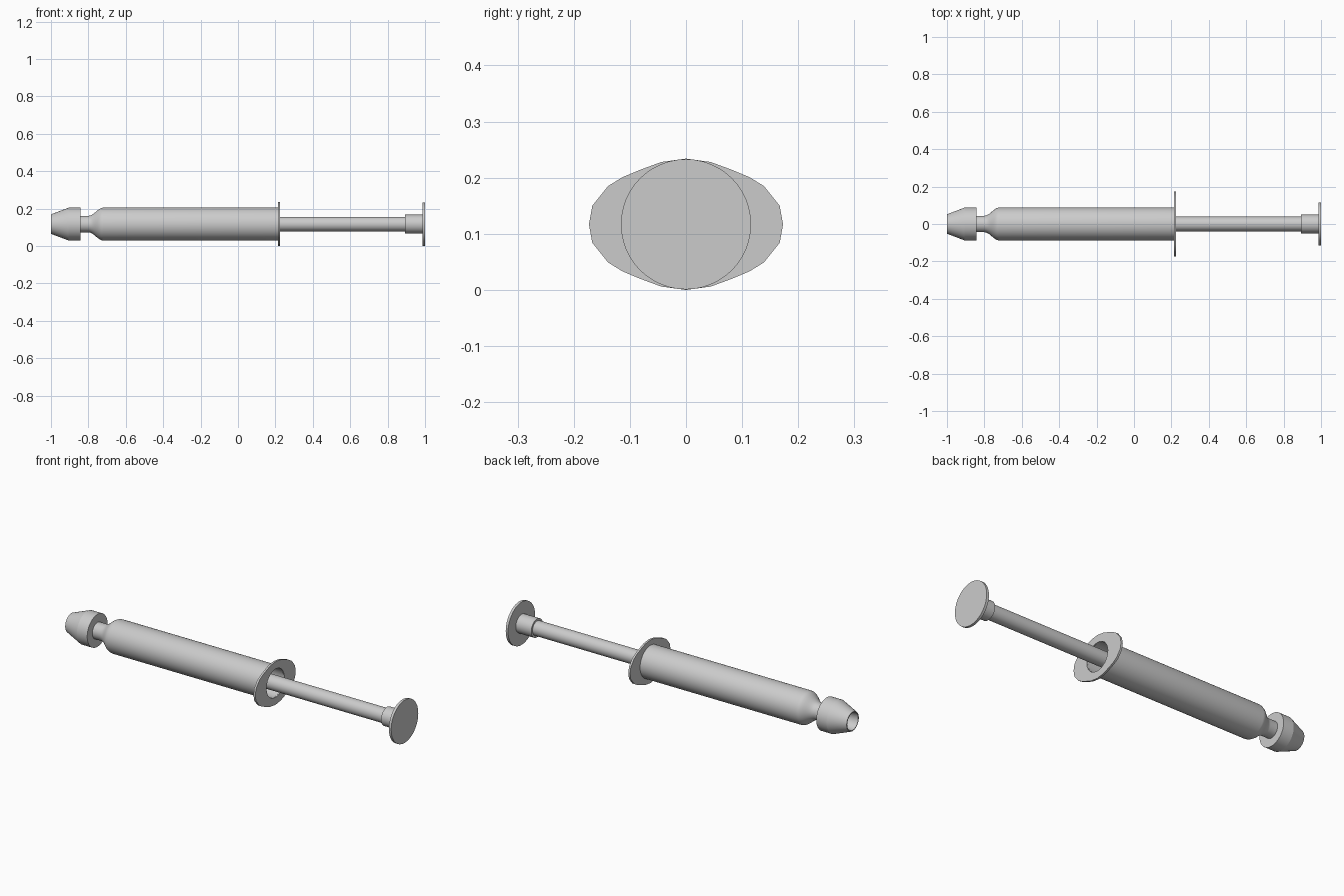
import bpy, bmesh, math

if "Cube" in bpy.data.objects:
    bpy.data.objects.remove(bpy.data.objects["Cube"])

CZ = 0.117   # height of the long axis


def finish(name, bm, angle=30):
    bmesh.ops.recalc_face_normals(bm, faces=bm.faces)
    me = bpy.data.meshes.new(name)
    bm.to_mesh(me)
    bm.free()
    ob = bpy.data.objects.new(name, me)
    bpy.context.collection.objects.link(ob)
    ob.location.z = CZ
    bpy.ops.object.select_all(action='DESELECT')
    ob.select_set(True)
    bpy.context.view_layer.objects.active = ob
    bpy.ops.object.shade_smooth_by_angle(angle=math.radians(angle))
    return ob


def lathe(name, profile, closed=False, n=48, angle=30):
    """Spin (x, radius) points about the x axis; cap the ends unless closed."""
    bm = bmesh.new()
    rings = []
    for x, r in profile:
        rings.append([bm.verts.new((x, r * math.cos(2 * math.pi * i / n),
                                    r * math.sin(2 * math.pi * i / n))) for i in range(n)])
    pairs = list(zip(rings, rings[1:]))
    if closed:
        pairs.append((rings[-1], rings[0]))
    else:
        bm.faces.new(rings[0])
        bm.faces.new(rings[-1])
    for a, b in pairs:
        for i in range(n):
            j = (i + 1) % n
            bm.faces.new((a[i], a[j], b[j], b[i]))
    return finish(name, bm, angle)


# Hollow barrel with a flared shoulder and narrow neck
shoulder = [(-0.80 + 0.08 * t / 8,
             0.044 + 0.044 * (0.5 - 0.5 * math.cos(math.pi * t / 8))) for t in range(9)]
lathe("barrel", [(-0.86, 0.044)] + shoulder +
      [(0.22, 0.088), (0.22, 0.076), (-0.71, 0.076), (-0.79, 0.034), (-0.86, 0.034)],
      closed=True)

# Tapered open nozzle cap
lathe("nozzle_cap", [(-1.0, 0.052), (-0.905, 0.088), (-0.843, 0.088), (-0.843, 0.038),
                     (-0.87, 0.038), (-1.0, 0.047)], closed=True, angle=15)

# Oval finger flange with a round hole
quad = [(0.173, 0), (0.167, 0.033), (0.139, 0.068), (0.113, 0.084),
        (0.082, 0.097), (0.044, 0.111), (0, 0.117)]
outline = (quad + [(-y, z) for y, z in quad[-2::-1]]
           + [(-y, -z) for y, z in quad[1:]] + [(y, -z) for y, z in quad[-2:0:-1]])
bm = bmesh.new()
loops = []
n = len(outline)
for x, inner in ((0.214, False), (0.225, False), (0.225, True), (0.214, True)):
    loop = []
    for i, (y, z) in enumerate(outline):
        if inner:
            a = 2 * math.pi * i / n
            y, z = 0.077 * math.cos(a), 0.077 * math.sin(a)
        loop.append(bm.verts.new((x, y, z)))
    loops.append(loop)
for k in range(4):
    a, b = loops[k], loops[(k + 1) % 4]
    for i in range(n):
        j = (i + 1) % n
        bm.faces.new((a[i], a[j], b[j], b[i]))
finish("finger_flange", bm)

# Plunger: stopper, rod, collar and thumb disc
lathe("plunger_stopper", [(-0.62, 0.03), (-0.59, 0.075), (-0.50, 0.075)])
lathe("plunger_rod", [(-0.52, 0.039), (0.90, 0.039)])
lathe("plunger_collar", [(0.893, 0.050), (0.988, 0.050)])
lathe("thumb_disc", [(0.986, 0.116), (1.0, 0.116)])
